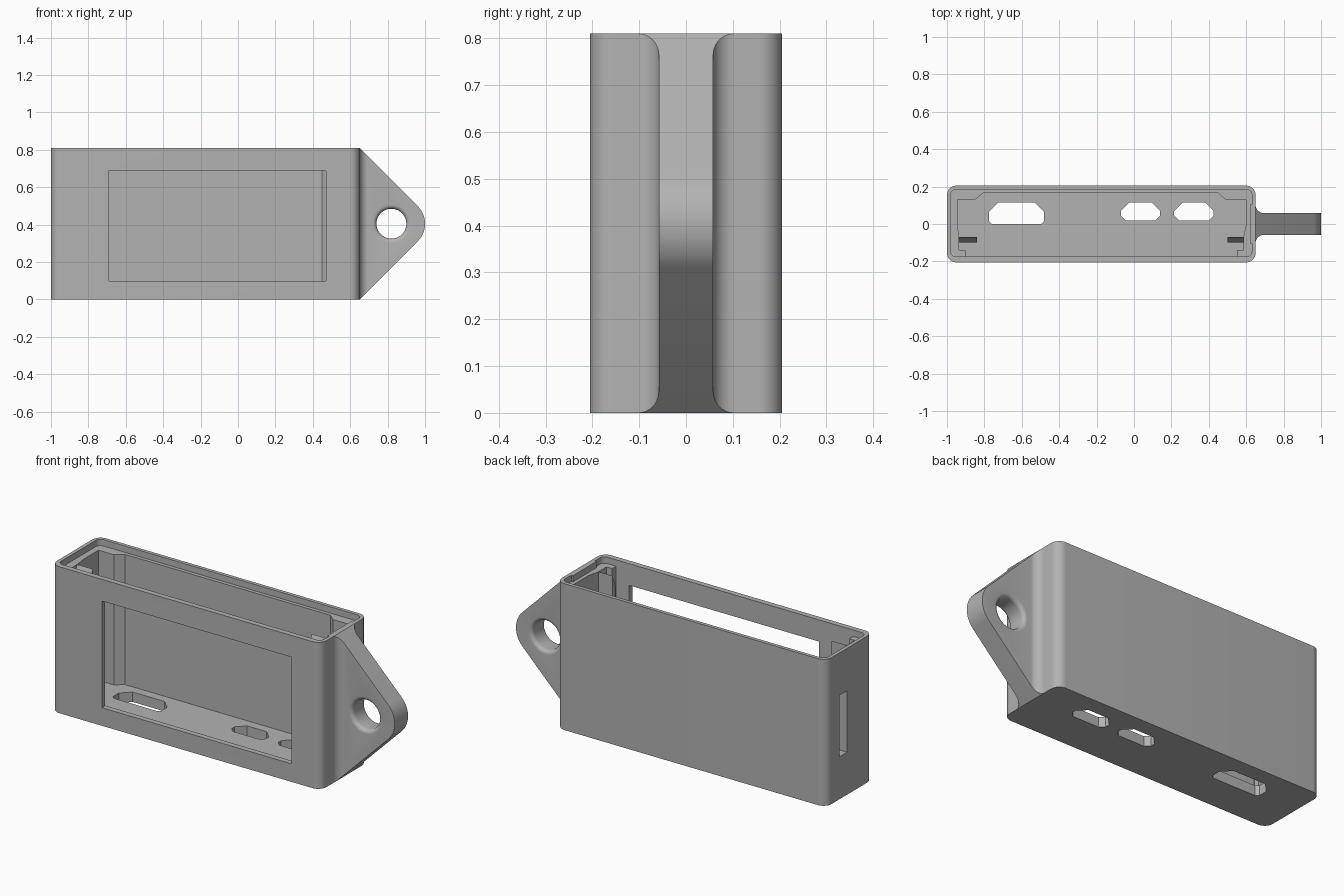
import bpy, bmesh
from math import sin, cos, pi, radians

cube = bpy.data.objects.get("Cube")
if cube:
    bpy.data.objects.remove(cube)

grey = bpy.data.materials.new("plain grey")
grey.use_nodes = True
colour = (0.45, 0.45, 0.45, 1)
grey.diffuse_color = colour
grey.node_tree.nodes["Principled BSDF"].inputs["Base Color"].default_value = colour

H = 0.81          # case height
MID = H / 2
FLOOR = 0.055
LEDGE = 0.775


def prism(name, pts, lo, hi, axis="z"):
    """Extrude a closed 2D outline from lo to hi along z (xy outline) or y (xz outline)."""
    bm = bmesh.new()
    place = (lambda a, b: (a, b, lo)) if axis == "z" else (lambda a, b: (a, lo, b))
    face = bm.faces.new([bm.verts.new(place(a, b)) for a, b in pts])
    out = bmesh.ops.extrude_face_region(bm, geom=[face])
    move = (0, 0, hi - lo) if axis == "z" else (0, hi - lo, 0)
    bmesh.ops.translate(bm, vec=move, verts=[v for v in out["geom"] if isinstance(v, bmesh.types.BMVert)])
    return finish(name, bm)


def finish(name, bm):
    bmesh.ops.recalc_face_normals(bm, faces=bm.faces)
    me = bpy.data.meshes.new(name)
    bm.to_mesh(me)
    bm.free()
    me.materials.append(grey)
    ob = bpy.data.objects.new(name, me)
    bpy.context.collection.objects.link(ob)
    return ob


def arc(cx, cy, r, a0, a1, n=10):
    steps = [radians(a0 + (a1 - a0) * i / n) for i in range(n + 1)]
    return [(cx + r * cos(a), cy + r * sin(a)) for a in steps]


def rounded(x0, x1, y0, y1, r):
    return (arc(x1 - r, y1 - r, r, 0, 90) + arc(x0 + r, y1 - r, r, 90, 180)
            + arc(x0 + r, y0 + r, r, 180, 270) + arc(x1 - r, y0 + r, r, 270, 360))


def rect(x0, x1, y0, y1):
    return [(x0, y0), (x1, y0), (x1, y1), (x0, y1)]


def boolean(ob, other, mode="DIFFERENCE"):
    mod = ob.modifiers.new(mode.lower(), "BOOLEAN")
    mod.operation, mod.object, mod.solver = mode, other, "EXACT"
    bpy.context.view_layer.objects.active = ob
    bpy.ops.object.modifier_apply(modifier=mod.name)
    bpy.data.objects.remove(other)


# Case shell with rounded upright corners
case = prism("case", rounded(-1, 0.65, -0.205, 0.205, 0.05), 0, H)

# Lid recess, then the main cavity with thicker end blocks
boolean(case, prism("recess_cutter", rounded(-0.98, 0.63, -0.175, 0.185, 0.03), LEDGE, 1))
cavity = [(-0.945, 0.13), (-0.945, 0), (-0.935, -0.07), (-0.935, -0.14), (-0.9, -0.14),
          (-0.9, -0.175), (0.55, -0.175), (0.55, -0.14), (0.585, -0.14), (0.585, -0.07),
          (0.6, 0), (0.6, 0.13), (0.49, 0.13), (0.45, 0.165), (-0.807, 0.165), (-0.85, 0.13)]
boolean(case, prism("cavity_cutter", cavity, FLOOR, 0.9))

# Display window in the front wall and slot in the end wall
boolean(case, prism("window_cutter", rect(-0.69, 0.47, 0.1, 0.69), -0.3, -0.15, "y"))
boolean(case, prism("slot_cutter", rect(-1.1, -0.9, 0.02, 0.085), MID - 0.17, MID + 0.17))

# Connector openings in the floor, chamfered most at the back
for x0, x1, y0, top, low in ((-0.775, -0.48, 0, 0.05, 0.015),
                             (-0.07, 0.14, 0.02, 0.045, 0.025),
                             (0.215, 0.425, 0.02, 0.045, 0.025)):
    y1 = 0.115
    outline = [(x0 + low, y0), (x1 - low, y0), (x1, y0 + low), (x1, y1 - top),
               (x1 - top, y1), (x0 + top, y1), (x0, y1 - top), (x0, y0 + low)]
    boolean(case, prism("port_cutter", outline, -0.1, 0.1))

# Hanging tab: pointed side outline trimmed to a plan with filleted root
T, F = 0.058, 0.045
side = [(0.62, 0), (0.65, 0)] + arc(0.867, MID, 0.133, -45, 45, 16) + [(0.65, H), (0.62, H)]
tab = prism("hanging_tab", side, -0.15, 0.15, "y")
back = arc(0.65 + F, T + F, F, 270, 180)
plan = [(1.1, T)] + back + [(0.6, T + F), (0.6, -T - F)]
plan += [(x, -y) for x, y in reversed(back)] + [(1.1, -T)]
boolean(tab, prism("plan_cutter", plan, -0.1, 1), "INTERSECT")

# Eyelet hole with flared rims
R, FL = 0.08, 0.022
rim = [(R + FL - FL * cos(a * pi / 12), T - FL + FL * sin(a * pi / 12)) for a in range(7)]
profile = [(r, -y) for r, y in reversed(rim)] + rim
profile = [(R + FL, -0.1)] + profile + [(R + FL, 0.1)]
bm = bmesh.new()
N = 40
rings = [[bm.verts.new((0.82 + r * cos(2 * pi * i / N), y, MID + r * sin(2 * pi * i / N)))
          for i in range(N)] for r, y in profile]
for a, b in zip(rings, rings[1:]):
    for i in range(N):
        j = (i + 1) % N
        bm.faces.new((a[i], a[j], b[j], b[i]))
bm.faces.new(rings[0])
bm.faces.new(rings[-1])
boolean(tab, finish("eyelet_cutter", bm))
boolean(case, tab, "UNION")

# Retaining ribs at both ends, with tops sloping to the front
for name, x0, x1 in (("right_rib", -0.96, -0.84), ("left_rib", 0.5, 0.61)):
    rib = prism(name, rect(x0, x1, -0.1, -0.07), FLOOR - 0.01, LEDGE)
    for v in rib.data.vertices:
        if v.co.z > MID and v.co.y < -0.09:
            v.co.z -= 0.07

bpy.ops.object.select_all(action="DESELECT")
case.select_set(True)
bpy.context.view_layer.objects.active = case
bpy.ops.object.shade_smooth_by_angle(angle=radians(30))
